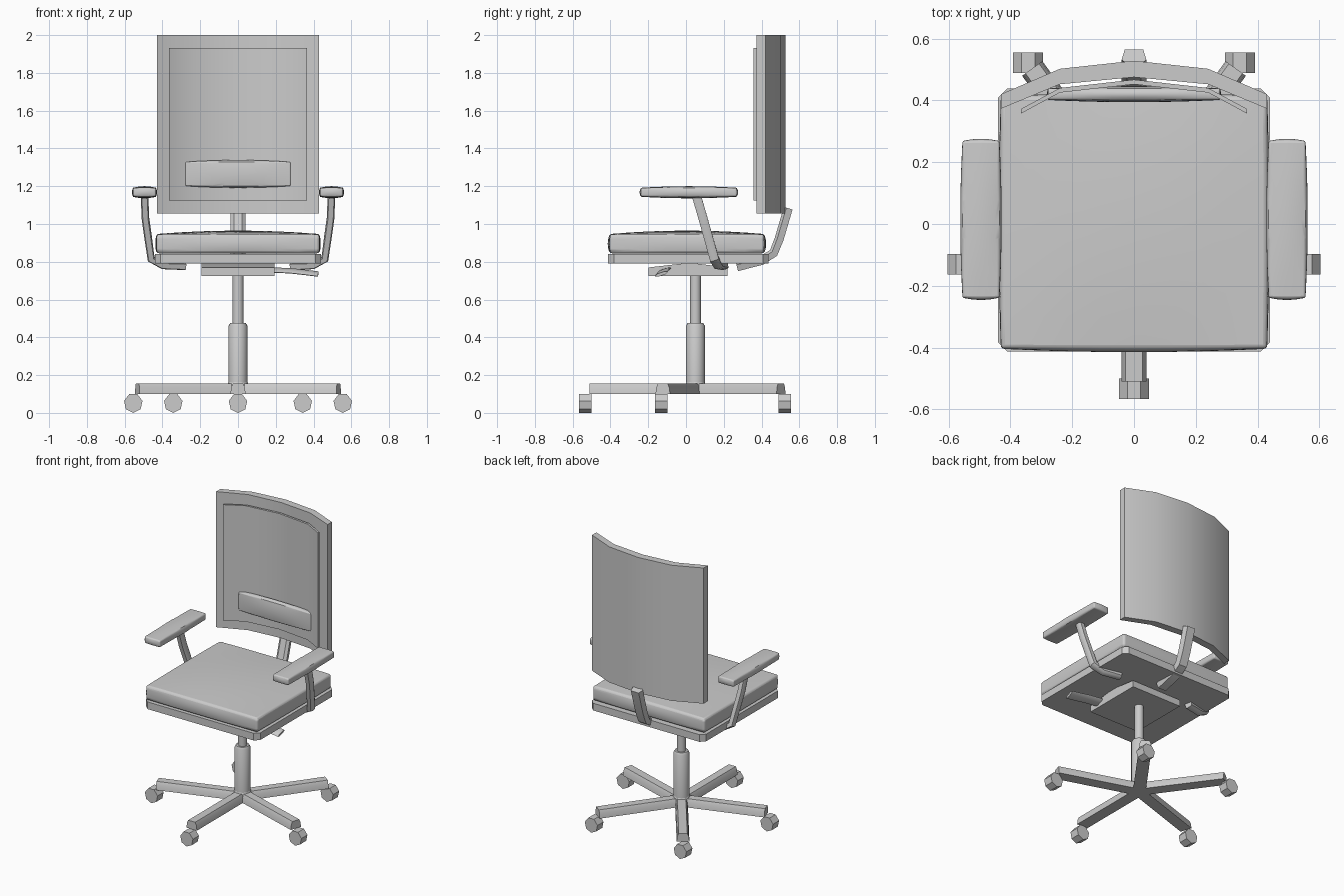
import bpy, bmesh, math
from mathutils import Vector, Matrix

if "Cube" in bpy.data.objects:
    bpy.data.objects.remove(bpy.data.objects["Cube"])

grey = bpy.data.materials.new("plain_grey")
grey.diffuse_color = (0.6, 0.6, 0.6, 1)
grey.use_nodes = True
grey.node_tree.nodes["Principled BSDF"].inputs["Base Color"].default_value = grey.diffuse_color
CY = 0.05  # column axis


def finish(bm, name, mirror=False):
    bmesh.ops.recalc_face_normals(bm, faces=bm.faces)
    me = bpy.data.meshes.new(name)
    bm.to_mesh(me)
    bm.free()
    me.materials.append(grey)
    ob = bpy.data.objects.new(name, me)
    bpy.context.collection.objects.link(ob)
    if mirror:
        ob.modifiers.new("mirror", 'MIRROR').use_mirror_merge = False
    return ob


def loft(name, rings, mirror=False):
    """Skin a list of closed rings and cap both ends."""
    bm = bmesh.new()
    vs = [[bm.verts.new(p) for p in r] for r in rings]
    n = len(vs[0])
    for a, b in zip(vs, vs[1:]):
        for i in range(n):
            bm.faces.new((a[i], a[(i + 1) % n], b[(i + 1) % n], b[i]))
    bm.faces.new(vs[0])
    bm.faces.new(vs[-1])
    return finish(bm, name, mirror)


def sweep(name, path, section, side, mirror=False):
    """Carry a 2D section along a path; side is the section's first axis."""
    pts = [Vector(p) for p in path]
    rings = []
    for i, p in enumerate(pts):
        t = (pts[min(i + 1, len(pts) - 1)] - pts[max(i - 1, 0)]).normalized()
        s = Vector(side)
        s = (s - t * s.dot(t)).normalized()
        u = t.cross(s)
        rings.append([p + s * a + u * b for a, b in section])
    return loft(name, rings, mirror)


def lathe(name, profile, n, centre):
    return loft(name, [[(centre[0] + r * math.cos(2 * math.pi * k / n),
                         centre[1] + r * math.sin(2 * math.pi * k / n), z)
                        for k in range(n)] for r, z in profile])


def pillow(name, size, centre, bulge, bevel, low=0.0, mirror=False):
    """Box with bowed sides and rounded edges; low scales the bulge underneath."""
    bm = bmesh.new()
    bmesh.ops.create_cube(bm, size=2)
    bmesh.ops.subdivide_edges(bm, edges=bm.edges[:], cuts=7, use_grid_fill=True)
    for v in bm.verts:
        c = v.co.copy()
        for k in range(3):
            i, j = (k + 1) % 3, (k + 2) % 3
            b = bulge[k] * (low if k == 2 and c.z < 0 else 1)
            fall = (1 - 0.9 * c[i] ** 2) * (1 - 0.9 * c[j] ** 2)
            v.co[k] = centre[k] + c[k] * (size[k] / 2 + b * fall)
    ob = finish(bm, name, mirror)
    m = ob.modifiers.new("round", 'BEVEL')
    m.width, m.segments, m.limit_method, m.angle_limit = bevel, 3, 'ANGLE', math.radians(50)
    return ob


def curved_panel(name, front, back, z0, z1):
    """Upright panel whose plan is half a front and half a back line, mirrored."""
    def full(h):
        return [(-x, y) for x, y in h[:-1]] + h[::-1]
    plan = full(front) + full(back)[::-1]
    return loft(name, [[(x, y, z) for x, y in plan] for z in (z0, z1)])


# five-arm base with casters
arm_section = [(-0.045, 0.10), (0.045, 0.10), (0.04, 0.135), (0.03, 0.155), (-0.03, 0.155), (-0.04, 0.135)]
for k in range(5):
    ang = math.radians(-90 + 72 * k)
    d = Vector((math.cos(ang), math.sin(ang), 0))
    s = Vector((-d.y, d.x, 0))
    c = Vector((0, CY, 0))
    loft(f"base_arm_{k + 1}", [[c + d * r + s * a * 0.9 + Vector((0, 0, z)) for a, z in arm_section]
                               for r in (0.0, 0.56)])
    p = c + d * 0.583
    loft(f"caster_{k + 1}", [[(p.x + 0.05 * math.sin(2 * math.pi * (i + 0.5) / 7), y,
                               0.052 + 0.052 * math.cos(2 * math.pi * (i + 0.5) / 7 + math.pi / 7 * (k == 0)))
                              for i in range(7)] if k else
                             [(p.x + 0.05 * math.sin(2 * math.pi * (i + 0.5) / 7), y,
                               0.052 + 0.052 * math.cos(2 * math.pi * (i + 0.5) / 7)) for i in range(7)]
                             for y in (p.y - 0.033, p.y + 0.033)])

# hub and gas column
lathe("base_hub", [(0.055, 0.10), (0.066, 0.13), (0.05, 0.165)], 10, (0, CY))
lathe("column_sleeve", [(0.05, 0.12), (0.05, 0.46), (0.042, 0.475)], 20, (0, CY))
lathe("column_rod", [(0.029, 0.46), (0.029, 0.74)], 16, (0, CY))

# tilt mechanism and lever
loft("tilt_mechanism", [[(x, -0.198, 0.725), (x, 0.22, 0.725), (x, 0.22, 0.77), (x, 0.02, 0.795),
                         (x, -0.198, 0.77)] for x in (-0.194, 0.192)])
sweep("height_lever", [(0.17, -0.11, 0.757), (0.28, -0.12, 0.752), (0.36, -0.128, 0.743), (0.425, -0.13, 0.735)],
      [(-0.036, 0), (-0.02, -0.008), (0.02, -0.008), (0.036, 0), (0.02, 0.008), (-0.02, 0.008)], (0, 1, 0.35))

# seat pan with cut corners
plan = []
for sx, sy in ((1, 1), (-1, 1), (-1, -1), (1, -1)):
    cut = [(sx * 0.44, 0.0125 + sy * 0.395), (sx * 0.41, 0.0125 + sy * 0.425)]
    plan += cut if sx * sy > 0 else cut[::-1]
loft("seat_pan", [[(x, y, z) for x, y in plan] for z in (0.79, 0.84)])

# seat cushion
pillow("seat_cushion", (0.86, 0.815, 0.10), (0, 0.005, 0.895), (0.008, 0.012, 0.02), 0.02)

# back stem
stem_section = [(-0.04, -0.012), (-0.022, -0.026), (0.022, -0.026), (0.04, -0.012),
                (0.03, 0.022), (-0.03, 0.022)]
sweep("back_stem", [(0, 0.27, 0.772), (0, 0.40, 0.805), (0, 0.465, 0.845), (0, 0.495, 0.92), (0, 0.543, 1.083)],
      stem_section, (1, 0, 0))

# curved backrest, front screen and lumbar pad
curved_panel("backrest", [(0.43, 0.373), (0.24, 0.452), (0, 0.475)],
             [(0.43, 0.42), (0.24, 0.502), (0, 0.528)], 1.055, 2.0)
curved_panel("back_screen", [(0.366, 0.357), (0.24, 0.425), (0, 0.452)],
             [(0.366, 0.372), (0.24, 0.44), (0, 0.467)], 1.125, 1.932)
pillow("lumbar_pad", (0.555, 0.036, 0.125), (0, 0.42, 1.265), (0.004, 0.008, 0.011), 0.016, low=1)

# armrests and their brackets
pillow("armrest_pads", (0.118, 0.505, 0.046), (0.495, 0.015, 1.168), (0.008, 0.008, 0.009), 0.018,
       low=1, mirror=True)
sweep("armrest_brackets", [(0.495, 0.055, 1.15), (0.49, 0.09, 1.03), (0.476, 0.118, 0.93), (0.46, 0.15, 0.815),
                           (0.40, 0.17, 0.783), (0.28, 0.20, 0.778)],
      [(-0.024, -0.014), (-0.012, -0.02), (0.012, -0.02), (0.024, -0.014),
       (0.024, 0.014), (0.012, 0.02), (-0.012, 0.02), (-0.024, 0.014)], (0, 1, 0.2), mirror=True)

# smooth shading with sharp edges kept
for ob in bpy.context.collection.objects:
    ob.select_set(True)
    bpy.context.view_layer.objects.active = ob
bpy.ops.object.shade_smooth_by_angle(angle=math.radians(35))
